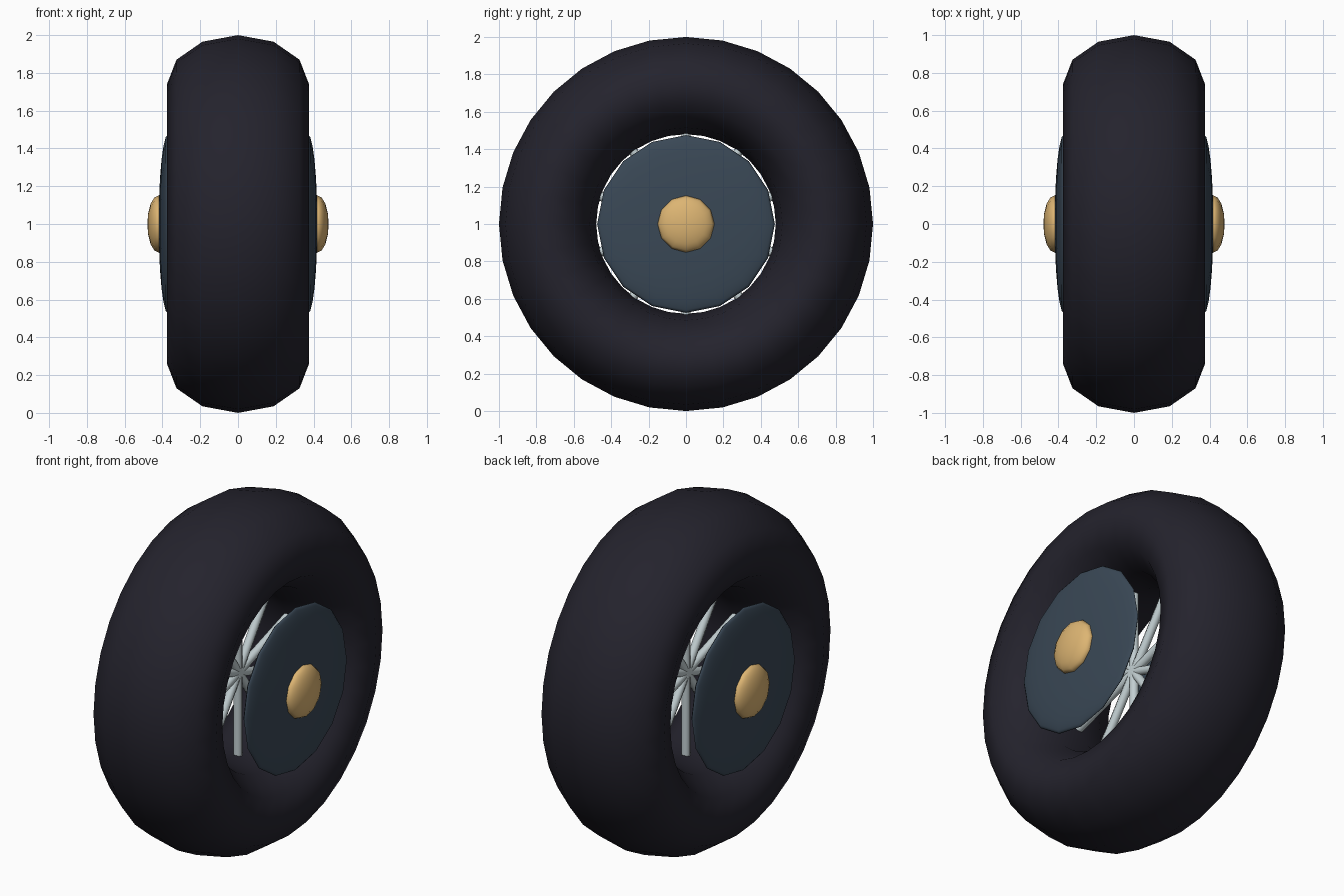
import bpy
import math

cube = bpy.data.objects.get("Cube")
if cube:
    bpy.data.objects.remove(cube, do_unlink=True)

AXLE_HEIGHT = 1.0
SPOKES = 10
SPOKE_LENGTH = 0.49


def material(name, color):
    mat = bpy.data.materials.new(name)
    mat.use_nodes = True
    mat.diffuse_color = (*color, 1)
    mat.node_tree.nodes["Principled BSDF"].inputs["Base Color"].default_value = (*color, 1)
    return mat


def finish(name, mat):
    obj = bpy.context.object
    obj.name = name
    obj.data.materials.append(mat)
    return obj


def dome(name, mat, side, offset, radius, depth, segments, rings):
    """Flattened sphere with its poles along the axle."""
    bpy.ops.mesh.primitive_uv_sphere_add(
        segments=segments, ring_count=rings, radius=1,
        location=(side * offset, 0, AXLE_HEIGHT), rotation=(0, math.pi / 2, 0))
    bpy.context.object.scale = (radius, radius, depth)
    bpy.ops.object.shade_smooth()
    return finish(name, mat)


rubber = material("dark rubber", (0.0175, 0.0165, 0.026))
slate = material("slate blue", (0.042, 0.065, 0.093))
brass = material("pale brass", (0.72, 0.46, 0.17))
steel = material("light steel", (0.54, 0.62, 0.64))

# Tyre: wide ring around the sideways axle
bpy.ops.mesh.primitive_torus_add(
    major_radius=0.74, minor_radius=0.26, major_segments=32, minor_segments=12,
    location=(0, 0, AXLE_HEIGHT), rotation=(0, math.pi / 2, 0))
bpy.context.object.scale.z = 0.376 / 0.26
bpy.ops.object.shade_smooth()
finish("tyre", rubber)

# Domed cover and hub cap on each side
for side, label in ((1, "left"), (-1, "right")):
    dome(f"{label}_cover", slate, side, 0.37, 0.475, 0.05, 16, 12)
    dome(f"{label}_hub_cap", brass, side, 0.42, 0.152, 0.06, 12, 8)

# Spokes radiating in the middle plane
for i in range(SPOKES):
    angle = i * math.tau / SPOKES
    reach = SPOKE_LENGTH / 2
    bpy.ops.mesh.primitive_cylinder_add(
        vertices=8, radius=0.025, depth=SPOKE_LENGTH,
        location=(0, reach * math.sin(angle), AXLE_HEIGHT + reach * math.cos(angle)),
        rotation=(-angle, 0, 0))
    bpy.ops.object.shade_smooth_by_angle(angle=math.radians(50))
    finish(f"spoke_{i + 1}", steel)
